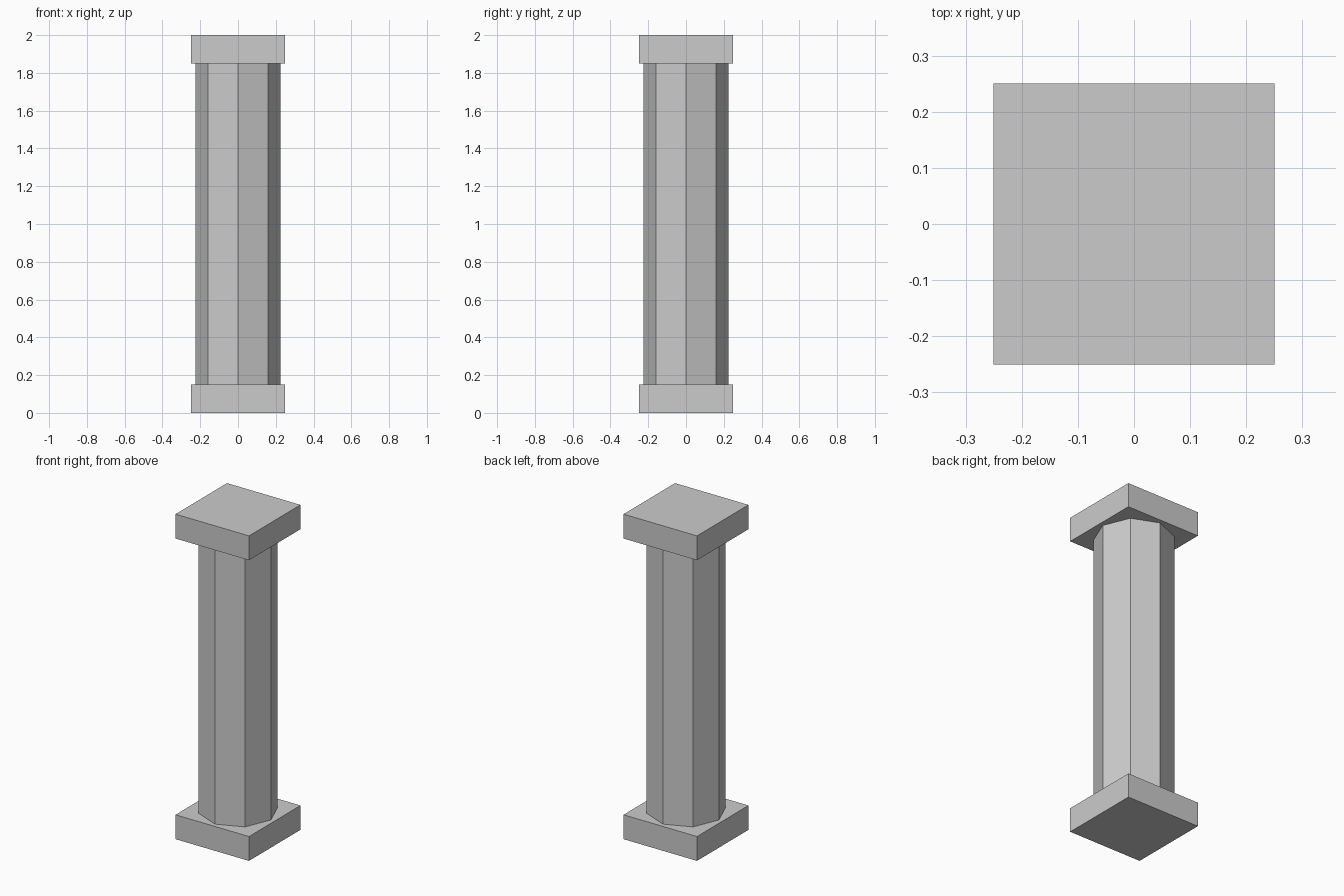
import bpy

if "Cube" in bpy.data.objects:
    bpy.data.objects.remove(bpy.data.objects["Cube"])

PLATE_W, PLATE_H, HEIGHT, RADIUS = 0.5, 0.15, 2.0, 0.225


def plate(name, z):
    bpy.ops.mesh.primitive_cube_add(size=1, location=(0, 0, z))
    ob = bpy.context.object
    ob.name = name
    ob.scale = (PLATE_W, PLATE_W, PLATE_H)
    bpy.ops.object.transform_apply(location=False, rotation=False, scale=True)


# Square plinth and capital
plate("base_plate", PLATE_H / 2)
plate("top_plate", HEIGHT - PLATE_H / 2)

# Octagonal shaft, corners on the axes
bpy.ops.mesh.primitive_cylinder_add(
    vertices=8, radius=RADIUS, depth=HEIGHT - 2 * PLATE_H,
    location=(0, 0, HEIGHT / 2))
bpy.context.object.name = "column_shaft"
